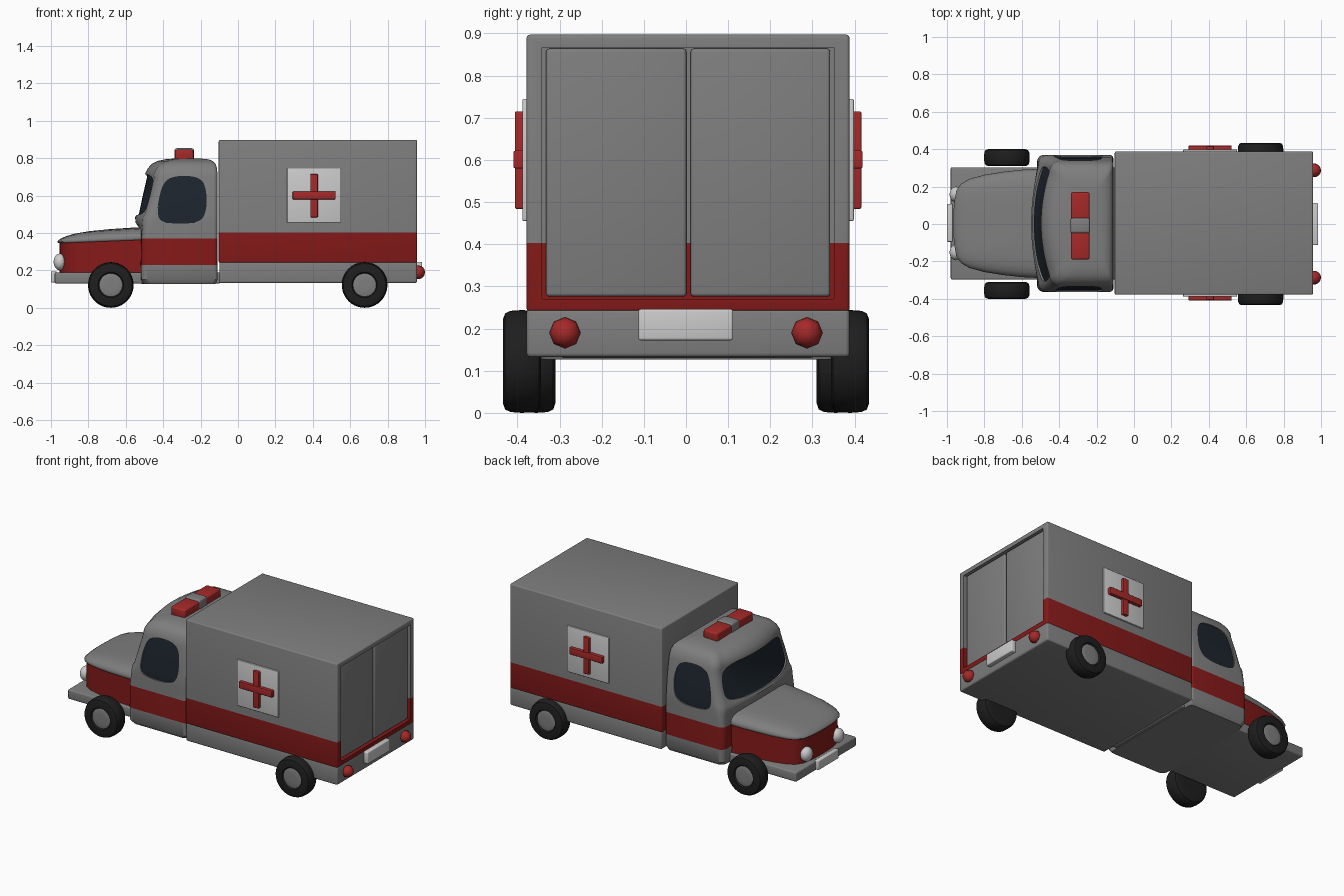
import bpy, bmesh, math
from mathutils import Vector, Matrix

if "Cube" in bpy.data.objects:
    bpy.data.objects.remove(bpy.data.objects["Cube"])

def material(name, r, g, b):
    m = bpy.data.materials.new(name)
    m.diffuse_color = (r, g, b, 1)
    m.use_nodes = True
    m.node_tree.nodes["Principled BSDF"].inputs["Base Color"].default_value = m.diffuse_color
    return m

STRIPE = material("stripe_red", .24, .01, .01)
RED = material("bright_red", .38, .022, .022)
WHITE = material("white", .8, .8, .8)
GLASS = material("dark_glass", .012, .018, .026)
RUBBER = material("rubber", .013, .013, .013)
GREY = material("plain_grey", .21, .21, .21)

def finish(name, bm, mat=GREY, angle=35):
    bmesh.ops.recalc_face_normals(bm, faces=bm.faces)
    me = bpy.data.meshes.new(name)
    bm.to_mesh(me)
    bm.free()
    ob = bpy.data.objects.new(name, me)
    bpy.context.collection.objects.link(ob)
    me.materials.append(mat)
    smooth(ob, angle)
    return ob

def smooth(ob, angle=35):
    bpy.ops.object.select_all(action='DESELECT')
    ob.select_set(True)
    bpy.context.view_layer.objects.active = ob
    bpy.ops.object.shade_smooth_by_angle(angle=math.radians(angle))

def box(name, lo, hi, mat=GREY, bevel=.008):
    lo, hi = Vector(lo), Vector(hi)
    bm = bmesh.new()
    size = hi - lo
    bmesh.ops.create_cube(bm, size=1, matrix=Matrix.Translation((lo + hi) / 2) @ Matrix.Diagonal((*size, 1)))
    if bevel:
        bmesh.ops.bevel(bm, geom=bm.edges[:], offset=bevel, segments=3, profile=.5, affect='EDGES')
    return finish(name, bm, mat)

def loft(name, rings, mat=GREY, angle=35):
    bm = bmesh.new()
    rows = [[bm.verts.new(p) for p in r] for r in rings]
    n = len(rows[0])
    for a, b in zip(rows, rows[1:]):
        for i in range(n):
            bm.faces.new((a[i], a[(i + 1) % n], b[(i + 1) % n], b[i]))
    bm.faces.new(rows[0][::-1])
    bm.faces.new(rows[-1])
    return finish(name, bm, mat, angle)

def boolean(ob, cutter, op):
    m = ob.modifiers.new("cut", 'BOOLEAN')
    m.object, m.operation, m.solver = cutter, op, 'EXACT'
    bpy.context.view_layer.objects.active = ob
    bpy.ops.object.modifier_apply(modifier="cut")

def rounded(pts, steps=3):
    for _ in range(steps):
        out = []
        for (ax, ay), (bx, by) in zip(pts, pts[1:] + pts[:1]):
            out += [(ax * .75 + bx * .25, ay * .75 + by * .25), (ax * .25 + bx * .75, ay * .25 + by * .75)]
        pts = out
    return pts

def stripe(ob, z0, z1, cut=False):
    # colour the faces between two heights
    me = ob.data
    me.materials.clear()
    me.materials.append(GREY)
    me.materials.append(STRIPE)
    bm = bmesh.new()
    bm.from_mesh(me)
    if cut:
        bmesh.ops.bisect_plane(bm, geom=bm.verts[:] + bm.edges[:] + bm.faces[:],
                               plane_co=(0, 0, z1), plane_no=(0, 0, 1))
    for f in bm.faces:
        f.material_index = int(z0 < f.calc_center_median().z < z1)
    bm.to_mesh(me)
    bm.free()

# Cab: stacked plan sections (z, front x, back x, half width, front bow, corner radius)
SECTIONS = [(.127, -.515, -.12, .35, .01, .04), (.15, -.525, -.11, .365, .008, .035),
            (.23, -.526, -.11, .366, .008, .035), (.37, -.526, -.11, .366, .01, .035),
            (.43, -.53, -.11, .366, .02, .04), (.455, -.548, -.11, .366, .035, .05),
            (.485, -.55, -.11, .365, .04, .055), (.505, -.537, -.11, .363, .04, .055),
            (.6, -.517, -.11, .354, .045, .055), (.695, -.495, -.11, .338, .045, .055),
            (.715, -.497, -.11, .334, .045, .055), (.745, -.483, -.112, .322, .045, .055),
            (.77, -.46, -.12, .303, .045, .055), (.785, -.43, -.135, .275, .045, .055),
            (.794, -.39, -.16, .235, .045, .055), (.798, -.34, -.2, .18, .045, .055)]

def cab_rings(inset):
    rings = []
    for z, xf, xb, hw, bow, r in SECTIONS:
        xf, hw = xf + inset, hw - inset
        half = [(xf + bow * (i / 8) ** 2, (hw - r) * i / 8) for i in range(9)]
        half += [(xf + bow + r - r * math.cos(a), hw - r + r * math.sin(a))
                 for a in [math.pi / 2 * i / 6 for i in range(1, 7)]]
        half += [(xb - .02 + .02 * math.sin(a), hw - .02 + .02 * math.cos(a))
                 for a in [math.pi / 2 * i / 4 for i in range(5)]]
        ring = half + [(x, -y) for x, y in reversed(half[1:])]
        rings.append([(x, y + .003, z) for x, y in ring])
    return rings

cab = loft("cab", cab_rings(0))
stripe(cab, .23, .37)

# Cab windows: pockets in the cab, filled with slightly recessed glass
side = rounded([(-.435, .48), (-.415, .62), (-.375, .705), (-.2, .705), (-.165, .62), (-.172, .49), (-.23, .45), (-.38, .45)])
front = rounded([(-.3, .5), (-.31, .6), (-.275, .71), (0, .715), (.275, .71), (.31, .6), (.3, .5), (0, .495)])
windows = [("windscreen", [[(x, y, z) for y, z in front] for x in (-.65, -.445)])]
for tag, s in (("left", -1), ("right", 1)):
    windows.append((tag + "_window", [[(x, s * y, z) for x, z in side] for y in (.29, .45)]))
for name, rings in windows:
    cutter = loft("cutter", rings)
    glass = loft(name, cab_rings(.008), GLASS)
    boolean(cab, cutter, 'DIFFERENCE')
    boolean(glass, cutter, 'INTERSECT')
    for p in glass.data.polygons:
        p.material_index = 0
    smooth(glass)
    bpy.data.objects.remove(cutter)
smooth(cab)

# Bonnet: red nose with a domed grey lid
half = [(-.50, .292), (-.6, .287), (-.7, .276), (-.8, .26), (-.88, .238), (-.925, .212), (-.95, .175), (-.962, .11), (-.966, .04)]
outline = half + [(x, -y) for x, y in reversed(half)]
def bonnet_ring(scale, z_of):
    return [(-.5 + (x + .5) * scale, y * scale + .003, z_of(x, scale)) for x, y in outline]
loft("nose", [bonnet_ring(.975, lambda x, s, z=z: z) for z in (.18, .365)], STRIPE)
def lid_height(f):
    def z(x, s):
        t = -(x + .5) * s / .466
        low, top = .362 - .018 * t, .432 - .025 * t - .02 * t ** 4
        return low + (top - low) * f
    return z
loft("bonnet_lid", [bonnet_ring(s, lid_height(f)) for s, f in
                    [(.96, 0), (.99, .04), (1, .18), (.99, .36), (.96, .55), (.9, .73), (.8, .87), (.62, .95), (.4, .985), (.15, 1)]], angle=60)

# Chassis plank and lower skirt
box("front_chassis", (-.98, -.297, .13), (-.095, .303, .19))
box("rear_skirt", (-.1, -.378, .132), (.957, .388, .247), bevel=.01)

# Rear body with recessed double doors
body = box("rear_body", (-.103, -.378, .24), (.957, .388, .897), bevel=.008)
cutter = box("cutter", (.925, -.341, .27), (1.1, .351, .867), bevel=0)
boolean(body, cutter, 'DIFFERENCE')
bpy.data.objects.remove(cutter)
stripe(body, .2, .403, cut=True)
smooth(body)
box("left_door", (.915, -.332, .276), (.945, .001, .864))
box("right_door", (.915, .011, .276), (.945, .342, .864))

# Cross signs on both sides
for tag, s in (("left", -1), ("right", 1)):
    def sign(name, x0, x1, z0, z1, depth, mat):
        ys = sorted((.005 + s * .37, .005 + s * depth))
        box(tag + name, (x0, ys[0], z0), (x1, ys[1], z1), mat, .004)
    sign("_sign_panel", .262, .552, .455, .745, .393, WHITE)
    sign("_cross_upright", .387, .427, .484, .715, .411, RED)
    sign("_cross_bar", .292, .522, .58, .622, .414, RED)

# Roof light bar
box("light_bar_left", (-.337, -.19, .785), (-.238, -.03, .845), RED, .01)
box("light_bar_right", (-.337, .01, .785), (-.238, .17, .845), RED, .01)
box("light_bar_centre", (-.34, -.05, .785), (-.235, .032, .853), GREY, .012)

# Number plates left blank
box("front_plate", (-1, -.095, .135), (-.97, .108, .195), WHITE, .006)
box("rear_plate", (.95, -.113, .172), (.985, .112, .246), WHITE, .006)

# Headlights and tail lights
def lamp(name, pos, radii, seg, rings, mat):
    bm = bmesh.new()
    bmesh.ops.create_uvsphere(bm, u_segments=seg, v_segments=rings, radius=1,
                              matrix=Matrix.Translation(pos) @ Matrix.Diagonal((*radii, 1)) @ Matrix.Rotation(math.pi / 2, 4, 'Y'))
    finish(name, bm, mat, 60)
for tag, s in (("left", -1), ("right", 1)):
    lamp(tag + "_headlight", (-.952, .003 + s * .155, .245), (.034, .042, .045), 24, 12, WHITE)
    lamp(tag + "_tail_light", (.963, s * .287, .19), (.037, .037, .037), 8, 8, RED)

# Wheels: turned tyre profile plus hub disc
def turned(name, profile, x, y, s, mat):
    rings = [[(x + r * math.cos(a), y + s * d, .122 + r * math.sin(a))
              for a in [math.tau * i / 40 for i in range(40)]] for r, d in profile]
    loft(name, rings, mat)
TYRE = [(.06, -.045), (.1, -.045), (.114, -.04), (.12, -.027), (.122, 0), (.12, .027),
        (.114, .04), (.1, .045), (.068, .045), (.062, .034)]
HUB = [(.062, .02), (.062, .037), (.056, .039), (.03, .04)]
for end, x, y in (("front", -.68, .355), ("rear", .677, .389)):
    for tag, s in (("left", -1), ("right", 1)):
        turned(f"{end}_{tag}_tyre", TYRE, x, s * y, s, RUBBER)
        turned(f"{end}_{tag}_hub", HUB, x, s * y, s, GREY)
